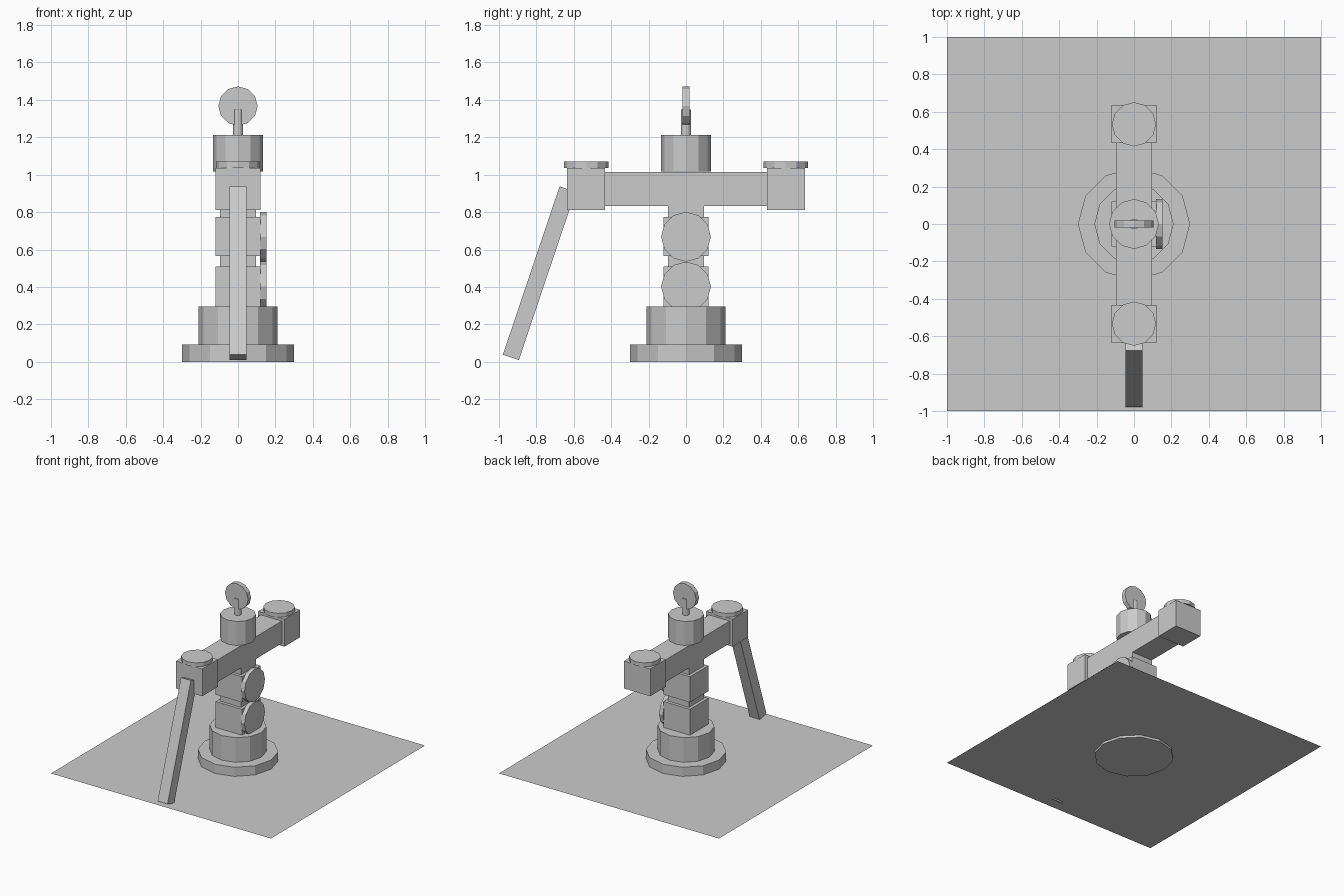
import bpy, bmesh, math
from mathutils import Matrix, Vector

if "Cube" in bpy.data.objects:
    bpy.data.objects.remove(bpy.data.objects["Cube"])

grey = bpy.data.materials.new("plain grey")
grey.diffuse_color = (0.6, 0.6, 0.6, 1)
grey.use_nodes = True
grey.node_tree.nodes["Principled BSDF"].inputs["Base Color"].default_value = grey.diffuse_color


def finish(name, bm):
    bmesh.ops.recalc_face_normals(bm, faces=bm.faces)
    me = bpy.data.meshes.new(name)
    bm.to_mesh(me)
    bm.free()
    me.materials.append(grey)
    ob = bpy.data.objects.new(name, me)
    bpy.context.collection.objects.link(ob)
    return ob


def box(name, lo, hi, tilt=None):
    lo, hi = Vector(lo), Vector(hi)
    bm = bmesh.new()
    bmesh.ops.create_cube(bm, size=1, matrix=Matrix.Translation((lo + hi) / 2)
                          @ Matrix.Diagonal((*(hi - lo), 1)))
    if tilt:
        bm.transform(tilt)
    return finish(name, bm)


def disc(name, centre, radius, depth, axis="Z"):
    # 12-sided cylinder along the given axis, with corners on the other axes
    turn = {"Z": Matrix(), "X": Matrix.Rotation(math.pi / 2, 4, "Y"),
            "Y": Matrix.Rotation(math.pi / 2, 4, "X")}[axis]
    bm = bmesh.new()
    bmesh.ops.create_cone(bm, cap_ends=True, segments=12, radius1=radius,
                          radius2=radius, depth=depth,
                          matrix=Matrix.Translation(centre) @ turn)
    return finish(name, bm)


# ground sheet, base just pokes through it
bm = bmesh.new()
bmesh.ops.create_grid(bm, x_segments=1, y_segments=1, size=1,
                      matrix=Matrix.Translation((0, 0, 0.018)))
finish("ground_sheet", bm)

# stepped round base
disc("base_flange", (0, 0, 0.0465), 0.30, 0.093)
disc("base_drum", (0, 0, 0.193), 0.212, 0.204)

# column with two square collars, each with a round plate on the right
box("column", (-0.095, -0.095, 0.28), (0.095, 0.095, 0.85))
for i, (z0, z1, zc) in enumerate([(0.28, 0.508, 0.402), (0.565, 0.775, 0.668)]):
    box(f"collar_{i + 1}", (-0.12, -0.12, z0), (0.12, 0.12, z1))
    disc(f"side_plate_{i + 1}", (0.135, 0, zc), 0.133, 0.034, "X")

# cross beam with a capped block on each end
box("cross_beam", (-0.095, -0.45, 0.832), (0.095, 0.45, 1.015))
for side, s in (("front", -1), ("back", 1)):
    y0, y1 = sorted((s * 0.433, s * 0.635))
    box(f"{side}_block", (-0.12, y0, 0.812), (0.12, y1, 1.037))
    disc(f"{side}_cap", (0, s * 0.533, 1.053), 0.118, 0.033)

# head drum, stem and upright round tag
disc("head_drum", (0, 0, 1.115), 0.133, 0.197)
disc("stem", (0, 0, 1.275), 0.028, 0.146)
disc("top_tag", (0, 0, 1.367), 0.105, 0.038, "Y")

# leaning strut on the front block
lean = math.atan2(0.303, 0.899)
box("leaning_strut", (-0.045, -0.045, -0.4745), (0.045, 0.045, 0.4745),
    Matrix.Translation((0, -0.785, 0.473)) @ Matrix.Rotation(-lean, 4, "X"))
